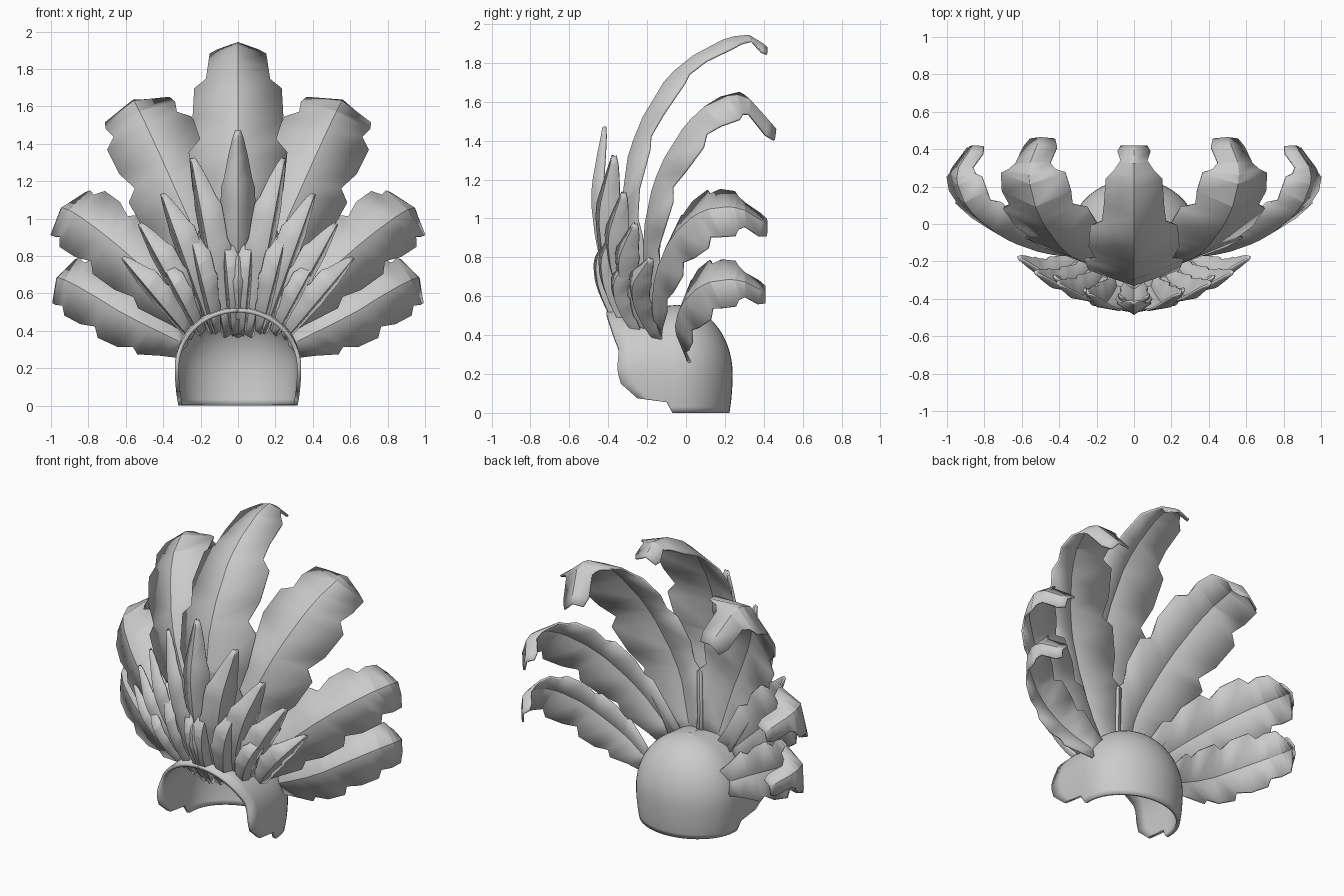
import bpy, math
from mathutils import Vector

cube = bpy.data.objects.get("Cube")
if cube:
    bpy.data.objects.remove(cube, do_unlink=True)

grey = bpy.data.materials.new("plain_grey")
grey.use_nodes = True
colour = (0.6, 0.6, 0.6, 1)
grey.diffuse_color = colour
grey.node_tree.nodes["Principled BSDF"].inputs["Base Color"].default_value = colour


def interp(table, x):
    """Piecewise linear lookup in (x, value) pairs."""
    for (x0, v0), (x1, v1) in zip(table, table[1:]):
        if x <= x1:
            return v0 + (v1 - v0) * max(0, x - x0) / (x1 - x0)
    return table[-1][1]


def spline(points, t):
    """Smooth curve through all points, t from 0 to 1."""
    last = len(points) - 1
    i = min(int(t * last), last - 1)
    f = t * last - i
    b, c = points[i], points[i + 1]
    a = points[i - 1] if i else b * 2 - c
    d = points[i + 2] if i + 2 <= last else c * 2 - b
    return (b * 2 + (c - a) * f + (a * 2 - b * 5 + c * 4 - d) * f ** 2
            + (b * 3 - a - c * 3 + d) * f ** 3) / 2


def make_object(name, verts, faces, thickness, angle):
    mesh = bpy.data.meshes.new(name)
    mesh.from_pydata(verts, [], faces)
    mesh.materials.append(grey)
    obj = bpy.data.objects.new(name, mesh)
    bpy.context.collection.objects.link(obj)
    solid = obj.modifiers.new("thickness", 'SOLIDIFY')
    solid.thickness = thickness
    solid.offset = -1
    bpy.ops.object.select_all(action='DESELECT')
    obj.select_set(True)
    bpy.context.view_layer.objects.active = obj
    bpy.ops.object.shade_smooth_by_angle(angle=math.radians(angle))
    return obj


def feather(name, points, half_width, profile, lobes, teeth, fold, sweep, turn):
    """Folded vane along a curved spine, edged with toothed lobes."""
    points = [Vector(p) for p in points]
    run = points[-2] - points[0]
    across = Vector((run.z, 0, -run.x)).normalized()
    across = (across + Vector((0, turn, 0))).normalized()
    stations = [(0, 1)]
    for k in range(lobes):
        stations += [((k + part) / lobes, tooth) for part, tooth in teeth]
    verts, faces = [], []
    for t, tooth in stations:
        p = spline(points, t)
        along = (spline(points, min(t + 0.02, 1))
                 - spline(points, max(t - 0.02, 0))).normalized()
        inner = along.cross(across).normalized()
        w = half_width * interp(profile, t) * tooth
        lift = inner * fold * w + along * sweep * w
        verts += [p - across * w + lift, p, p + across * w + lift]
    for i in range(0, len(verts) - 3, 3):
        faces += [(i, i + 1, i + 4, i + 3), (i + 1, i + 2, i + 5, i + 4)]
    return make_object(name, verts, faces, 0.012, 12)


def mirrored(name, points, turn, **shape):
    """One feather on the centre line, or a left and right pair."""
    if points[-1][0] == 0:
        feather("centre_" + name, points, turn=0, **shape)
        return
    for side, s in (("left", 1), ("right", -1)):
        feather(side + "_" + name, [(s * x, y, z) for x, y, z in points],
                turn=s * turn, **shape)


# Cap: stacked U-shaped slices, open at the front
front_edge = [(0, -0.07), (0.055, -0.1), (0.075, -0.25), (0.15, -0.335),
              (0.22, -0.355), (0.34, -0.345), (0.43, -0.375), (0.55, -0.41)]
HEIGHT = 0.355
levels = [0, 0.03, 0.055, 0.075, 0.11, 0.15] + [
    0.2 + HEIGHT * math.sin(math.radians(a)) for a in range(0, 91, 6)]
verts, faces = [], []
ARC, SIDE = 24, 4
for z in levels:
    rise = (z - 0.2) / (HEIGHT if z > 0.2 else 0.6)
    c = math.sqrt(max(0, 1 - rise ** 2))
    w, depth, yf = 0.338 * c, 0.29 * c, interp(front_edge, z)
    # The vault dips slightly towards the brim
    row = []
    for k in range(SIDE):
        y = yf + (-0.05 - yf) * k / SIDE
        row.append((y, z - 0.035 * max(0, rise) * (1 - k / SIDE)))
    verts += [(w, y, h) for y, h in row]
    for k in range(ARC + 1):
        a = math.pi * k / ARC
        verts.append((w * math.cos(a), -0.05 + depth * math.sin(a), z))
    verts += [(-w, y, h) for y, h in reversed(row)]
n = ARC + 1 + 2 * SIDE
for r in range(len(levels) - 1):
    for k in range(n - 1):
        i = r * n + k
        faces.append((i, i + 1, i + n + 1, i + n))
make_object("cap", verts, faces, 0.022, 50)

# Tall plumes that curl backwards, with a notched tip
plume_teeth = [(0.3, 1), (0.8, 1.05), (1, 0.8)]
tall_profile = [(0, 0.3), (0.12, 0.7), (0.2, 0.95), (0.4, 1.02), (0.6, 0.86),
                (0.64, 0.66), (0.8, 0.55), (0.84, 0.28), (1, 0.36)]
side_profile = [(0, 0.5), (0.12, 0.8), (0.2, 1), (0.4, 1.02), (0.6, 0.95),
                (0.65, 0.84), (0.8, 0.7), (0.84, 0.42), (1, 0.38)]
plumes = [
    ("tall_plume", 0.25, tall_profile,
     [(0, -0.2, 0.42), (0, -0.29, 0.8), (0, -0.33, 1.15), (0, -0.25, 1.46),
      (0, -0.1, 1.72), (0, 0.12, 1.89), (0, 0.32, 1.945), (0, 0.42, 1.88)]),
    ("upper_plume", 0.24, side_profile,
     [(0.08, -0.18, 0.42), (0.18, -0.22, 0.8), (0.31, -0.19, 1.1),
      (0.43, -0.08, 1.37), (0.53, 0.1, 1.58), (0.56, 0.3, 1.63),
      (0.5, 0.465, 1.46)]),
    ("middle_plume", 0.19, side_profile,
     [(0.18, -0.17, 0.43), (0.4, -0.17, 0.64), (0.6, -0.12, 0.82),
      (0.78, -0.02, 0.965), (0.91, 0.12, 1.05), (0.945, 0.28, 1.05),
      (0.86, 0.42, 0.97)]),
    ("lower_plume", 0.17, side_profile,
     [(0.27, -0.01, 0.32), (0.43, -0.05, 0.4), (0.61, -0.05, 0.49),
      (0.79, 0.01, 0.6), (0.93, 0.13, 0.675), (0.97, 0.28, 0.68),
      (0.89, 0.41, 0.62)]),
]
for name, width, profile, points in plumes:
    mirrored(name, points, 0, half_width=width, profile=profile, lobes=5,
             teeth=plume_teeth, fold=0.35, sweep=0.25)

# Fan of narrow feathers above the brim: base, tip, half width
leaf_teeth = [(0.5, 1), (0.8, 1.04), (1, 0.9)]
leaf_profile = [(0, 0.4), (0.25, 0.8), (0.5, 1), (0.75, 0.85), (1, 0.18)]
fan = [
    ((0, -0.3, 0.36), (0, -0.43, 1.47), 0.1),
    ((0.07, -0.28, 0.36), (0.25, -0.38, 1.32), 0.105),
    ((0.14, -0.24, 0.38), (0.41, -0.33, 1.13), 0.1),
    ((0.2, -0.2, 0.37), (0.53, -0.27, 0.97), 0.095),
    ((0.25, -0.15, 0.35), (0.62, -0.19, 0.79), 0.085),
    ((0.03, -0.31, 0.37), (0.08, -0.39, 0.95), 0.07),
    ((0.12, -0.29, 0.38), (0.27, -0.36, 0.97), 0.075),
    ((0.2, -0.24, 0.37), (0.43, -0.29, 0.8), 0.07),
]
bow = Vector((0, -0.1, 0))
for i, (base, tip, width) in enumerate(fan):
    a, b = Vector(base), Vector(tip)
    points = [a, a.lerp(b, 0.33) + bow * 0.85, a.lerp(b, 0.67) + bow, b]
    mirrored("fan_feather_%d" % (i + 1), [tuple(p) for p in points], 0.9,
             half_width=width, profile=leaf_profile, lobes=4,
             teeth=leaf_teeth, fold=0.65, sweep=0.3)
